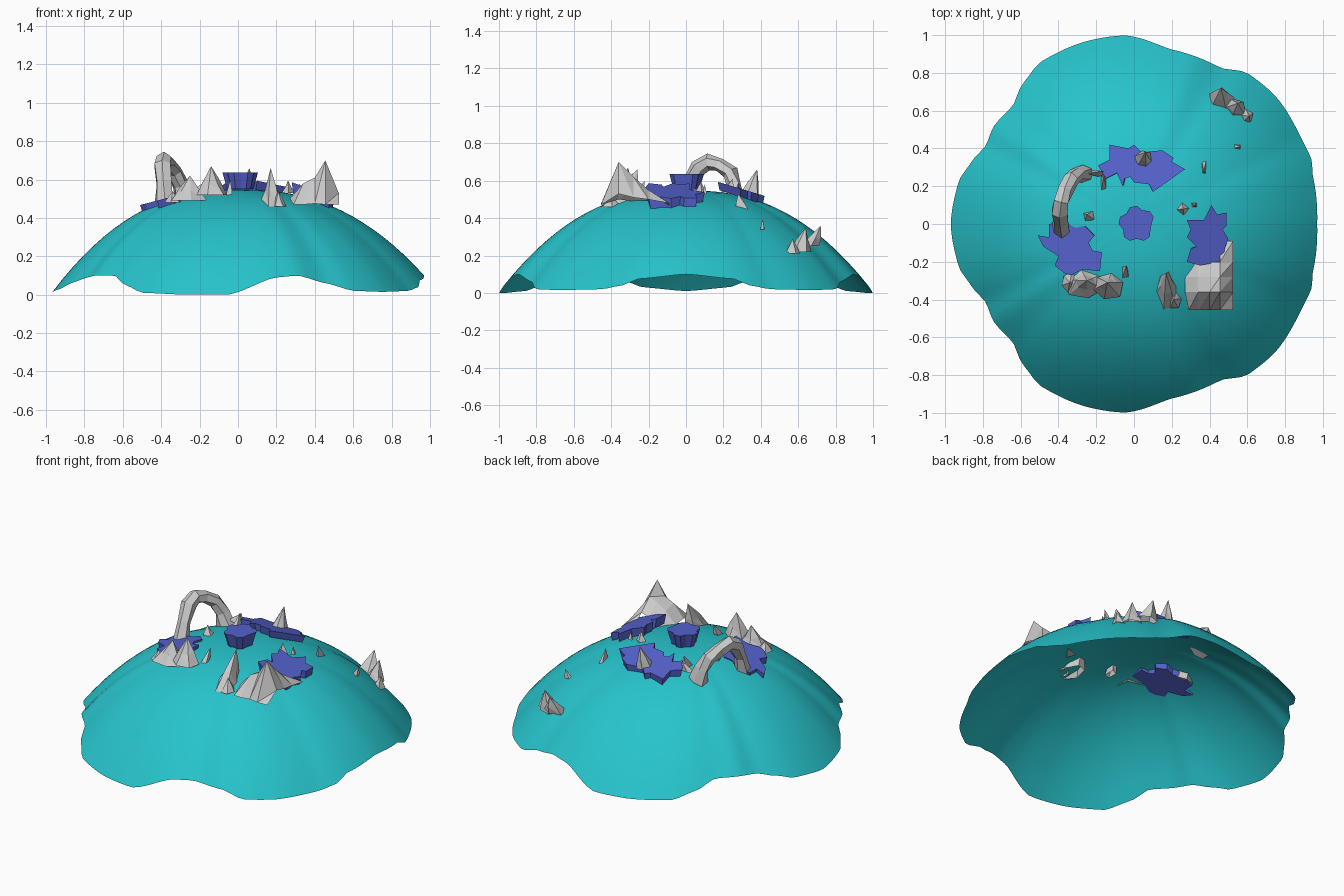
import bpy, bmesh, math, random
from mathutils import Vector

if "Cube" in bpy.data.objects:
    bpy.data.objects.remove(bpy.data.objects["Cube"])

random.seed(4)


def make(name, verts, faces, color=None):
    me = bpy.data.meshes.new(name)
    me.from_pydata(verts, [], faces)
    bm = bmesh.new()
    bm.from_mesh(me)
    bmesh.ops.recalc_face_normals(bm, faces=bm.faces)
    bm.to_mesh(me)
    bm.free()
    ob = bpy.data.objects.new(name, me)
    bpy.context.collection.objects.link(ob)
    if color:
        me.materials.append(color)
    return ob


def material(name, rgb):
    m = bpy.data.materials.new(name)
    m.diffuse_color = (*rgb, 1)
    m.use_nodes = True
    m.node_tree.nodes["Principled BSDF"].inputs["Base Color"].default_value = m.diffuse_color
    return m


teal = material("teal", (0.02, 0.55, 0.6))
blue = material("blue", (0.09, 0.12, 0.6))

# Dome rim, half turn (angle, radius, height), mirrored in y
RIM = [(0, .97, .1), (15, .98, .075), (20, 1.0, .04), (27, .995, .02), (42, 1.01, .015),
       (53, 1.0, .02), (61, .945, .06), (71, .945, .1), (78, .945, .09), (93, 1.0, 0),
       (105, 1.0, 0), (120, .99, .01), (128, .95, .05), (136, .895, .1), (145, .905, .1),
       (152, .887, .09), (160, .925, .06), (166, .955, .03), (180, .97, .01)]


def rim(a):
    a = a % 360
    a = 360 - a if a > 180 else a
    for p, q in zip(RIM, RIM[1:]):
        if a <= q[0]:
            f = (a - p[0]) / (q[0] - p[0])
            f = .5 * f + .5 * f * f * (3 - 2 * f)
            return p[1] + (q[1] - p[1]) * f, p[2] + (q[2] - p[2]) * f


def ring_faces(rings, n):
    return [(r * n + i, r * n + (i + 1) % n, (r + 1) * n + (i + 1) % n, (r + 1) * n + i)
            for r in range(rings - 1) for i in range(n)]


# Dome shell
N, R = 144, 18
verts = []
for j in range(1, R + 1):
    t = j / R
    for i in range(N):
        a = 360 * i / N
        r, z = rim(a)
        c = math.radians(a)
        verts.append((r * t * math.cos(c), r * t * math.sin(c), .548 + (z - .548) * t ** 2.4))
faces = ring_faces(R, N)
verts.append((0, 0, .548))
faces += [(len(verts) - 1, i, (i + 1) % N) for i in range(N)]
dome = make("dome_shell", verts, faces, teal)
dome.data.polygons.foreach_set("use_smooth", [True] * len(dome.data.polygons))


# Jagged blue plates lying on a tilted plane z = z0 + sx*x + sy*y
def plate(name, pts, z0, sx, sy, thick, taper=.93):
    n = len(pts)
    cx = sum(p[0] for p in pts) / n
    cy = sum(p[1] for p in pts) / n
    lo = [(cx + (x - cx) * taper, cy + (y - cy) * taper, z0 + sx * x + sy * y - thick) for x, y in pts]
    hi = [(x, y, z0 + sx * x + sy * y) for x, y in pts]
    make(name, lo + hi, ring_faces(2, n) + [tuple(range(n)), tuple(range(n, 2 * n))], blue)


plate("north_plate", [(-.19, .31), (-.13, .34), (-.13, .42), (-.03, .40), (0, .42), (.04, .38),
      (.15, .39), (.21, .35), (.2, .33), (.27, .29), (.1, .17), (.08, .21), (0, .22), (-.02, .25),
      (-.05, .24), (-.06, .2), (-.09, .27), (-.15, .24)], .645, 0, -.3, .045)
plate("west_plate", [(-.51, -.06), (-.45, -.07), (-.45, 0), (-.37, .01), (-.31, -.02), (-.26, -.01),
      (-.21, -.06), (-.24, -.1), (-.22, -.14), (-.17, -.15), (-.18, -.25), (-.27, -.24), (-.33, -.27),
      (-.37, -.26), (-.42, -.22), (-.4, -.17), (-.48, -.12)], .6, .26, 0, .04)
plate("east_plate", [(.28, .02), (.37, .02), (.41, .1), (.44, .05), (.49, .06), (.49, -.01), (.47, -.03),
      (.5, -.08), (.48, -.13), (.48, -.2), (.4, -.21), (.35, -.22), (.28, -.2), (.3, -.13), (.33, -.12),
      (.28, -.07), (.3, -.03)], .69, -.37, 0, .06)
center = []
for i in range(16):
    a = i * math.tau / 16
    r = .096 if i % 3 else .078
    center.append((.015 + r * math.cos(a), r * math.sin(a)))
plate("center_plate", center, .637, 0, 0, .085, .75)


# Faceted crags: each peak = (x, y, rx, ry, base z, apex z, apex dx, apex dy)
def crag(name, peaks, n=6, jitter=.15):
    verts, faces = [], []
    for x, y, rx, ry, z0, z1, dx, dy in peaks:
        b = len(verts)
        turn = random.uniform(0, 1)
        for s, f in ((1, 0), (.55, .45)):
            for i in range(n):
                a = turn + i * math.tau / n
                k = s * random.uniform(1 - jitter, 1 + jitter)
                zz = z0 + (z1 - z0) * f * random.uniform(1 - jitter, 1 + jitter)
                verts.append((x + rx * k * math.cos(a) + dx * f, y + ry * k * math.sin(a) + dy * f, zz))
        verts.append((x + dx, y + dy, z1))
        for i in range(n):
            k = (i + 1) % n
            faces += [(b + i, b + k, b + n + i), (b + k, b + n + k, b + n + i), (b + n + i, b + n + k, b + 2 * n)]
    make(name, verts, faces)


# Large front-right rock: height grid, rows from front to back
xs = [.27, .34, .4, .455, .525]
ys = [-.455, -.36, -.28, -.2, -.09]
hs = [[.47, .47, .475, .47, .47], [.5, .58, .61, .7, .53], [.49, .56, .6, .62, .51],
      [.47, .5, .53, .55, .5], [.45, .45, .45, .45, .48]]
verts = [(x if r or c else x + .02, y, hs[r][c]) for r, y in enumerate(ys) for c, x in enumerate(xs)]
faces = []
for r in range(4):
    for c in range(4):
        if r == 3 and c < 3:
            continue
        a = r * 5 + c
        faces += [(a, a + 1, a + 6), (a, a + 6, a + 5)]
make("front_right_rock", verts, faces)

crag("front_spike", [(.175, -.36, .065, .105, .46, .66, -.005, .1), (.21, -.4, .04, .05, .46, .54, 0, 0)])
crag("front_left_rock", [(-.14, -.33, .085, .075, .52, .67, 0, .02), (-.26, -.32, .1, .075, .49, .62, .01, .02),
                         (-.34, -.31, .05, .06, .48, .54, 0, 0)])
crag("left_shard", [(-.05, -.27, .03, .05, .49, .6, .01, .05)], 4)
crag("north_rock", [(.05, .34, .05, .055, .52, .66, .01, .04)])
crag("outlying_rock", [(.46, .66, .065, .06, .25, .36, .0, .06), (.53, .61, .07, .06, .22, .35, .02, .03),
                       (.59, .57, .04, .045, .21, .29, .02, 0)], 5)
crag("arch_spur", [(-.2, .27, .06, .018, .53, .59, .03, .01), (-.16, .22, .018, .05, .53, .61, 0, .03)], 4)

# Loose pebbles and shards
for i, p in enumerate([(.37, .3, .018, .055, .44, .53, 0, -.02), (.545, .41, .025, .015, .34, .395, .02, 0),
                       (.26, .08, .03, .03, .53, .595, 0, 0), (.32, .1, .018, .015, .53, .58, 0, 0),
                       (-.24, .04, .035, .03, .53, .585, -.01, .01)]):
    crag("loose_stone_%d" % (i + 1), [p], 4)

# Rock arch: six-sided section swept along a bowed path
path = [Vector(p) for p in [(-.38, -.03, .47), (-.39, .01, .58), (-.395, .065, .67), (-.385, .12, .7),
                            (-.365, .18, .685), (-.33, .235, .64), (-.3, .26, .57), (-.27, .265, .49)]]
verts = []
for i, p in enumerate(path):
    t = (path[min(i + 1, 7)] - path[max(i - 1, 0)]).normalized()
    u = t.cross(Vector((1, 0, 0))).normalized()
    v = t.cross(u)
    for k in range(6):
        a = k * math.tau / 6
        r = (.055 if i in (0, 7) else .042) * random.uniform(.8, 1.2)
        verts.append(p + u * r * math.cos(a) + v * r * math.sin(a))
make("rock_arch", verts, ring_faces(8, 6) + [tuple(range(6)), tuple(range(42, 48))])
